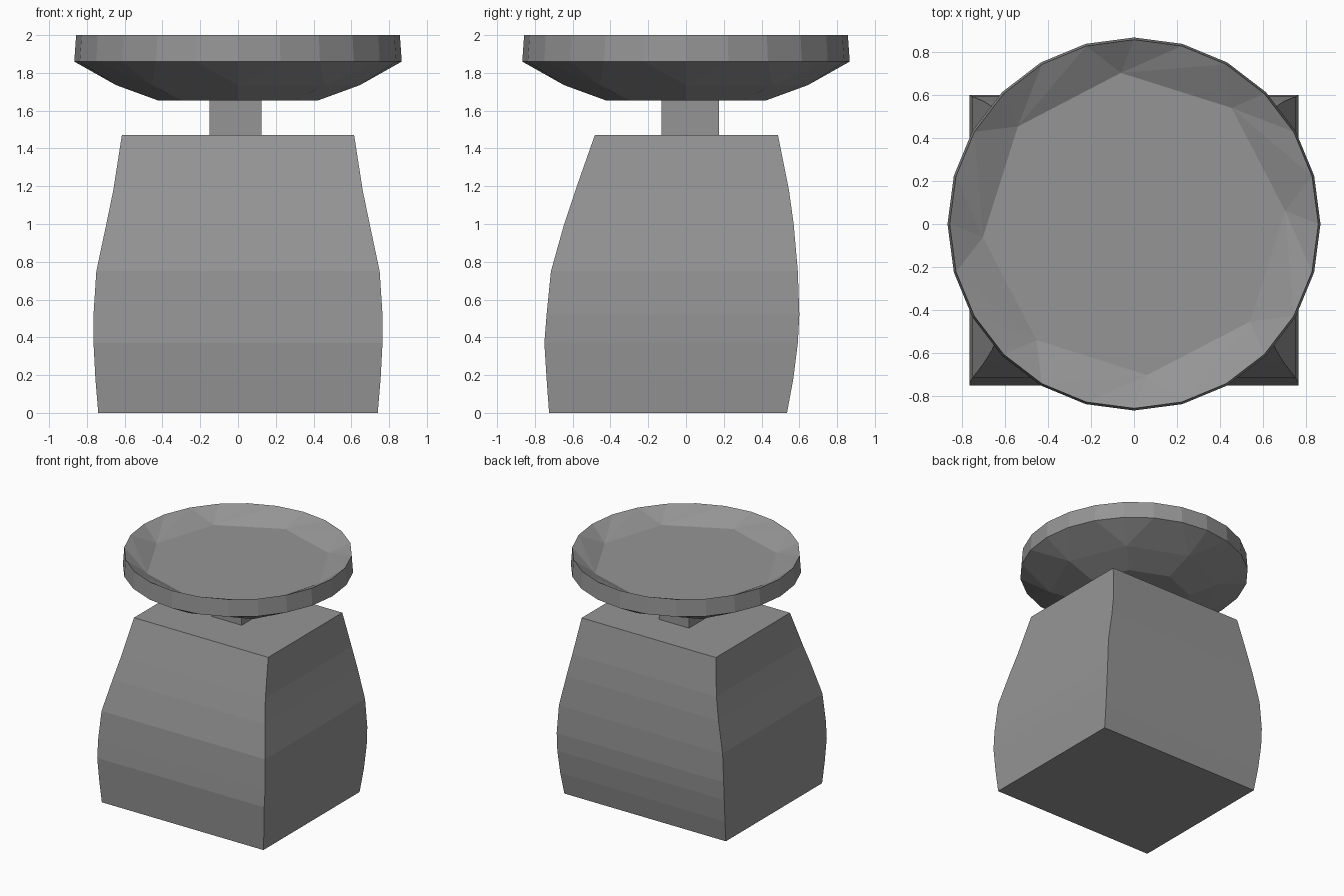
import bpy, bmesh, math

if "Cube" in bpy.data.objects:
    bpy.data.objects.remove(bpy.data.objects["Cube"])

grey = bpy.data.materials.new("plain grey")
grey.diffuse_color = (0.3, 0.3, 0.3, 1)
grey.use_nodes = True
grey.node_tree.nodes["Principled BSDF"].inputs["Base Color"].default_value = grey.diffuse_color


def finish(name, bm):
    bmesh.ops.recalc_face_normals(bm, faces=bm.faces[:])
    me = bpy.data.meshes.new(name)
    bm.to_mesh(me)
    bm.free()
    me.materials.append(grey)
    ob = bpy.data.objects.new(name, me)
    bpy.context.collection.objects.link(ob)
    return ob


def bridge(bm, a, b):
    """Join two rings with the same vertex count."""
    n = len(a)
    for i in range(n):
        j = (i + 1) % n
        bm.faces.new((a[i], a[j], b[j], b[i]))


def bridge_3to1(bm, outer, inner):
    """Join a ring to one with a third of its vertices."""
    n, m = len(outer), len(inner)
    for i, v in enumerate(inner):
        w = inner[(i + 1) % m]
        o = [outer[(3 * i + k) % n] for k in (-1, 0, 1, 2)]
        bm.faces.new((v, o[0], o[1]))
        bm.faces.new((v, o[1], o[2]))
        bm.faces.new((v, o[2], w))
        bm.faces.new((w, o[2], o[3]))


def rect_stack(name, sections):
    """Stack of rectangles: (z, x min, x max, y min, y max)."""
    bm = bmesh.new()
    rings = [[bm.verts.new((x, y, z)) for x, y in
              ((x0, y0), (x1, y0), (x1, y1), (x0, y1))]
             for z, x0, x1, y0, y1 in sections]
    for a, b in zip(rings, rings[1:]):
        bridge(bm, a, b)
    bm.faces.new(rings[0])
    bm.faces.new(rings[-1])
    return finish(name, bm)


# Bulging body, with a more sloped front
body = [(0.0, 0.74, -0.725, 0.535), (0.18, 0.755, -0.738, 0.568),
        (0.37, 0.765, -0.75, 0.592), (0.52, 0.765, -0.738, 0.60),
        (0.75, 0.75, -0.715, 0.592), (1.0, 0.697, -0.645, 0.57),
        (1.18, 0.66, -0.585, 0.545), (1.47, 0.615, -0.483, 0.487)]
rect_stack("body", [(z, -hx, hx, y0, y1) for z, hx, y0, y1 in body])

# Square post under the dish
rect_stack("post", [(1.465, -0.15, 0.125, -0.13, 0.175),
                    (1.66, -0.15, 0.125, -0.13, 0.175)])

# Shallow dish with a faceted underside
bm = bmesh.new()


def ring(n, r, z, turn=0):
    return [bm.verts.new((r * math.cos(math.tau * i / n + turn),
                          r * math.sin(math.tau * i / n + turn), z))
            for i in range(n)]


tilt = math.radians(5)
base = ring(8, 0.42, 1.653)
middle = ring(8, 0.645, 1.735)
rim_low = ring(24, 0.867, 1.86)
rim_top = ring(24, 0.857, 2.0)
floor = ring(8, 0.705, 1.90, tilt)
bm.faces.new(base)
bridge(bm, base, middle)
bridge_3to1(bm, rim_low, middle)
bridge(bm, rim_low, rim_top)
bridge_3to1(bm, rim_top, floor)
bm.faces.new(floor)
finish("dish", bm)
